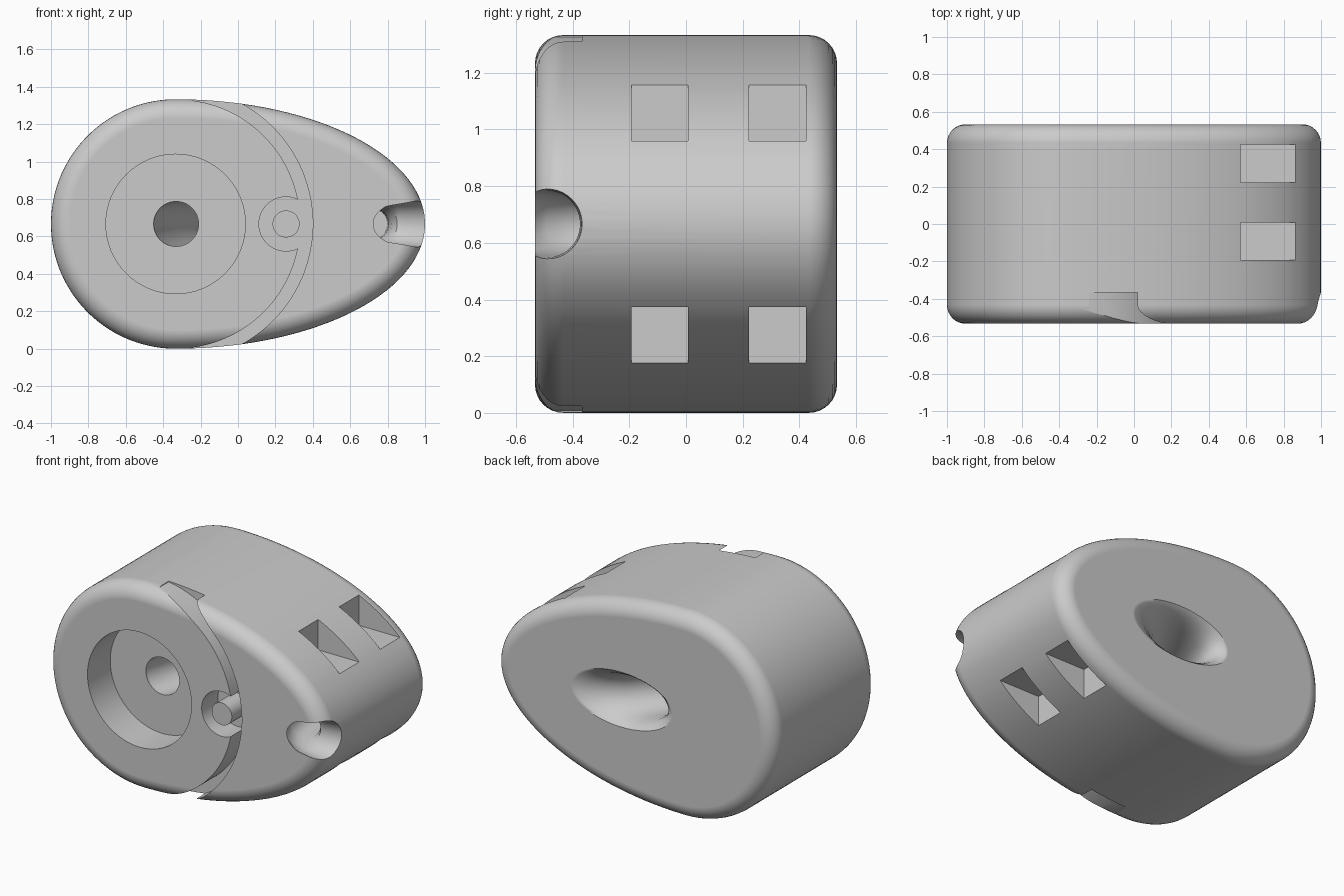
import bpy, bmesh
from math import sin, cos, pi, radians, hypot
from mathutils import Vector

if "Cube" in bpy.data.objects:
    bpy.data.objects.remove(bpy.data.objects["Cube"], do_unlink=True)

MID = 2 / 3      # height of the centre line, also the round end's radius
HUB = -1 / 3     # x of the round end's centre
HALF = 0.533     # half the depth
GROOVE = -0.367  # y of the groove floor

grey = bpy.data.materials.new("plain grey")
grey.use_nodes = True
grey.diffuse_color = (0.6, 0.6, 0.6, 1)
grey.node_tree.nodes["Principled BSDF"].inputs["Base Color"].default_value = grey.diffuse_color


def loft(name, rings):
    """Closed solid skinned through rings of equal point count."""
    bm = bmesh.new()
    loops = [[bm.verts.new(p) for p in ring] for ring in rings]
    n = len(loops[0])
    for a, b in zip(loops, loops[1:]):
        for i in range(n):
            j = (i + 1) % n
            bm.faces.new((a[i], a[j], b[j], b[i]))
    bm.faces.new(loops[0])
    bm.faces.new(loops[-1])
    bmesh.ops.recalc_face_normals(bm, faces=bm.faces)
    mesh = bpy.data.meshes.new(name)
    bm.to_mesh(mesh)
    bm.free()
    mesh.materials.append(grey)
    obj = bpy.data.objects.new(name, mesh)
    bpy.context.collection.objects.link(obj)
    return obj


def oval(x, y, rx, rz, n=64):
    return [(x + rx * cos(2 * pi * i / n), y, MID + rz * sin(2 * pi * i / n)) for i in range(n)]


def disc(name, x, r, y0, y1):
    return loft(name, [oval(x, y0, r, r), oval(x, y1, r, r)])


def egg(inset, y, n=128):
    """Half circle on one side, half ellipse twice as long on the other."""
    ring = []
    for i in range(n):
        t = 2 * pi * (i + 0.5) / n
        a = 2 * MID if cos(t) > 0 else MID
        nx, nz = cos(t) / a, sin(t) / MID
        k = inset / hypot(nx, nz)
        ring.append((HUB + a * cos(t) - nx * k, y, MID + MID * sin(t) - nz * k))
    return ring


def finish(obj):
    bpy.ops.object.select_all(action='DESELECT')
    obj.select_set(True)
    bpy.context.view_layer.objects.active = obj
    bpy.ops.object.shade_smooth_by_angle(angle=radians(32))
    mod = obj.modifiers.new("even shading", 'WEIGHTED_NORMAL')
    mod.keep_sharp = True


def cut(obj, cutter):
    mod = obj.modifiers.new("cut", 'BOOLEAN')
    mod.operation, mod.solver, mod.object = 'DIFFERENCE', 'EXACT', cutter
    bpy.context.view_layer.objects.active = obj
    bpy.ops.object.modifier_apply(modifier=mod.name)
    bpy.data.objects.remove(cutter, do_unlink=True)


# Egg-shaped body with rounded front and back rims
R, STEPS = 0.1, 8
rim = [(R * (1 - sin(pi / 2 * i / STEPS)), HALF - R + R * cos(pi / 2 * i / STEPS))
       for i in range(STEPS + 1)]
body = loft("body", [egg(d, -y) for d, y in rim] + [egg(d, y) for d, y in reversed(rim)])

# Crescent groove around the round end
arc = [radians(-82 + 164 * i / 64) for i in range(65)]
path = [(0.733, t) for t in arc] + [(MID, t) for t in reversed(arc)]
cut(body, loft("groove_cutter", [[(HUB + r * cos(t), y, MID + r * sin(t)) for r, t in path]
                                 for y in (-0.7, GROOVE)]))

# Well around the pin, and the large hub recess
cut(body, disc("pin_well_cutter", 0.257, 0.145, -0.7, GROOVE))
cut(body, disc("hub_recess_cutter", HUB, 0.373, -0.7, -0.3))

# Slanted passage flaring from the hub to the back: y, centre x, half width, half height
passage = [(-0.35, HUB, 0.12, 0.12), (-0.28, -0.33, 0.12, 0.12), (-0.1, -0.27, 0.125, 0.12),
           (0.1, -0.18, 0.135, 0.12), (0.25, -0.09, 0.155, 0.122), (0.38, -0.01, 0.19, 0.127),
           (0.45, 0.035, 0.235, 0.137), (0.5, 0.065, 0.29, 0.152), (0.525, 0.085, 0.345, 0.17),
           (0.54, 0.095, 0.385, 0.185)]
cut(body, loft("passage_cutter", [oval(x, y, rx, rz) for y, x, rx, rz in passage]))

# Cord notch bending from the front over the narrow end: x, y, radius
bend = [Vector(p) for p in ((0.72, -0.05, 0.08), (0.72, -0.25, 0.085), (0.73, -0.35, 0.095),
                            (0.765, -0.43, 0.106), (0.82, -0.475, 0.114), (0.9, -0.492, 0.119),
                            (0.97, -0.494, 0.124), (1.1, -0.494, 0.14))]
rings = []
for i, p in enumerate(bend):
    d = bend[min(i + 1, len(bend) - 1)] - bend[max(i - 1, 0)]
    side = Vector((-d.y, d.x)).normalized()
    rings.append([(p.x + side.x * p.z * cos(t), p.y + side.y * p.z * cos(t), MID + p.z * sin(t))
                  for t in (2 * pi * k / 48 for k in range(48))])
cut(body, loft("notch_cutter", rings))

# Four square pockets on the narrow end
for y0, y1 in ((-0.193, 0.007), (0.222, 0.424)):
    for s in (-1, 1):
        cut(body, loft("pocket_cutter", [[(x, y0, MID + s * 0.293), (x, y1, MID + s * 0.293),
                                          (x, y1, MID + s * 0.8), (x, y0, MID + s * 0.8)]
                                         for x in (0.57, 1.2)]))
finish(body)

# Pin standing in its well
finish(disc("pin", 0.257, 0.072, -HALF, GROOVE + 0.01))
